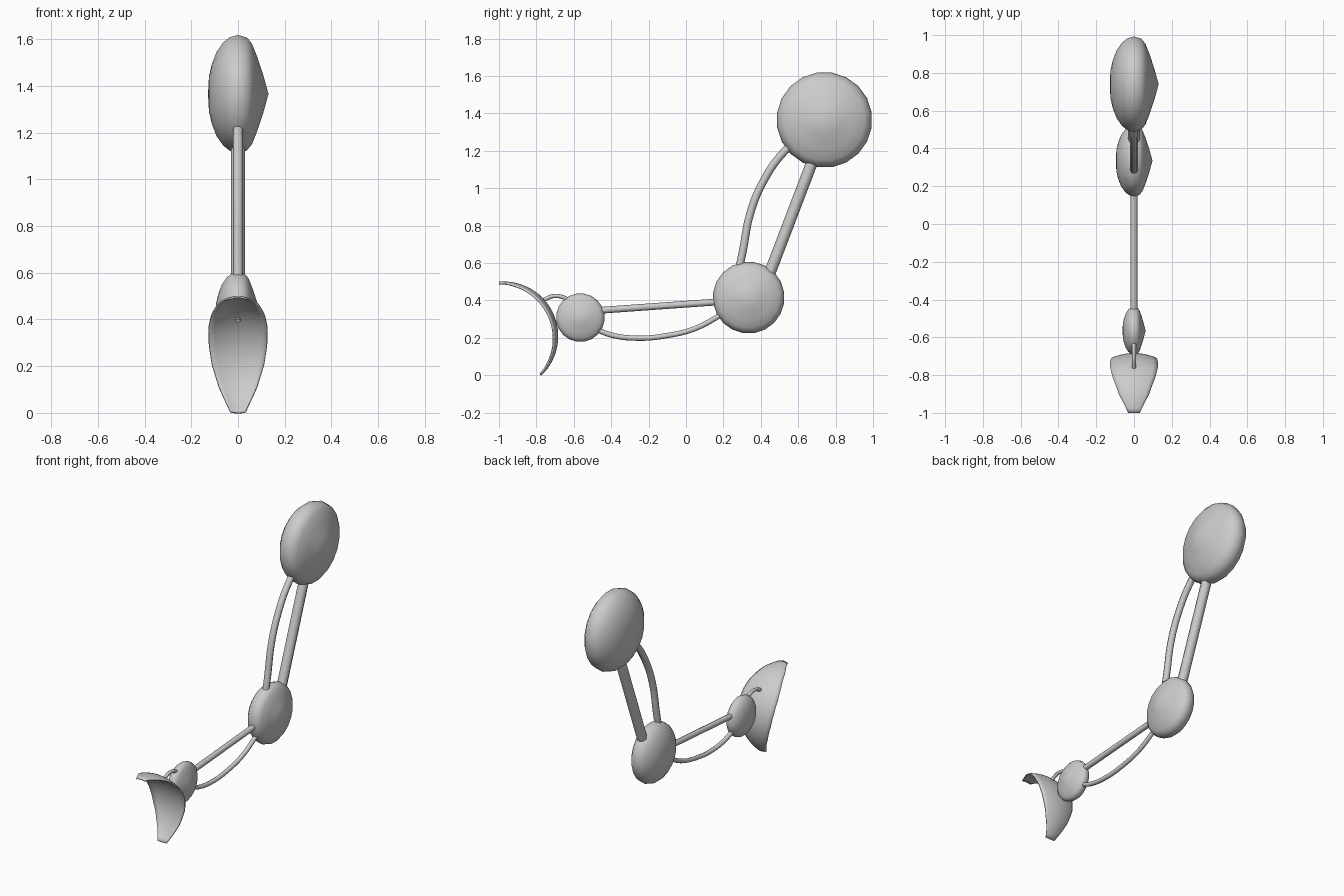
import bpy, bmesh
from math import sin, cos, pi, radians

if "Cube" in bpy.data.objects:
    bpy.data.objects.remove(bpy.data.objects["Cube"])


def finish(name, verts, faces):
    mesh = bpy.data.meshes.new(name)
    mesh.from_pydata(verts, [], faces)
    bm = bmesh.new()
    bm.from_mesh(mesh)
    bmesh.ops.recalc_face_normals(bm, faces=bm.faces)
    bm.to_mesh(mesh)
    bm.free()
    for p in mesh.polygons:
        p.use_smooth = True
    ob = bpy.data.objects.new(name, mesh)
    bpy.context.collection.objects.link(ob)
    return ob


# Joint discs: lens profile (x, radius) revolved around the x axis
LENS = [(-.495, .15), (-.485, .3), (-.44, .5), (-.36, .71), (-.25, .87), (-.14, .96), (0, 1),
        (.15, .955), (.235, .85), (.325, .62), (.42, .33)]


def joint(name, y, z, r, thick=1.0, n=20):
    verts, faces = [], []
    for px, pr in LENS:
        for i in range(n):
            a = 2 * pi * (i + .5) / n
            verts.append((px * r * thick, y + pr * r * cos(a), z + pr * r * sin(a)))
    for k in range(len(LENS) - 1):
        for i in range(n):
            j = (i + 1) % n
            faces.append((k * n + i, k * n + j, (k + 1) * n + j, (k + 1) * n + i))
    base = (len(LENS) - 1) * n
    verts += [(-.5 * r * thick, y, z), (.51 * r * thick, y, z)]
    for i in range(n):
        j = (i + 1) % n
        faces.append((j, i, len(verts) - 2))
        faces.append((base + i, base + j, len(verts) - 1))
    return finish(name, verts, faces)


# Rods and cables: a tube along a path in the yz plane
def tube(name, pts, r):
    cu = bpy.data.curves.new(name, 'CURVE')
    cu.dimensions = '3D'
    cu.bevel_depth = r
    cu.bevel_resolution = 2
    cu.resolution_u = 5
    cu.use_fill_caps = True
    sp = cu.splines.new('BEZIER')
    sp.bezier_points.add(len(pts) - 1)
    for bp, (y, z) in zip(sp.bezier_points, pts):
        bp.co = (0, y, z)
        bp.handle_left_type = bp.handle_right_type = 'AUTO'
    ob = bpy.data.objects.new(name, cu)
    bpy.context.collection.objects.link(ob)
    return ob


joint("upper_joint", .74, 1.365, .256)
joint("middle_joint", .335, .415, .192)
joint("end_joint", -.565, .308, .13, .93)

tube("upper_rod", [(.43, .50), (.69, 1.18)], .031)
tube("upper_cable", [(.28, .55), (.305, .67), (.342, .86), (.41, 1.03), (.52, 1.19), (.58, 1.24)], .021)
tube("lower_rod", [(-.50, .344), (.20, .394)], .018)
tube("lower_cable", [(-.49, .25), (-.40, .215), (-.26, .198), (-.10, .212), (.05, .25), (.2, .33)], .014)
tube("end_cable", [(-.61, .39), (-.65, .414), (-.70, .424), (-.75, .408), (-.775, .393)], .011)

# Scoop: arc strip with varying half width, edges curled inward
WIDTHS = [(-46.5, .032), (-38, .047), (-22, .08), (0, .112), (18, .124), (36, .126),
          (53, .112), (75, .078), (88, .045), (95, .03)]


def half_width(a):
    for (a0, w0), (a1, w1) in zip(WIDTHS, WIDTHS[1:]):
        if a <= a1:
            return w0 + (w1 - w0) * (a - a0) / (a1 - a0)
    return WIDTHS[-1][1]


ROWS, COLS = 28, 10
verts, faces = [], []
for i in range(ROWS + 1):
    a = -46.5 + 141.5 * i / ROWS
    w = half_width(a)
    for j in range(COLS + 1):
        u = 2 * j / COLS - 1
        r = .288 - .2 * w * u * u
        verts.append((w * u, -.975 + r * cos(radians(a)), .209 + r * sin(radians(a))))
for i in range(ROWS):
    for j in range(COLS):
        k = i * (COLS + 1) + j
        faces.append((k, k + 1, k + COLS + 2, k + COLS + 1))
scoop = finish("scoop", verts, faces)
mod = scoop.modifiers.new("thickness", 'SOLIDIFY')
mod.thickness = .008
mod.offset = 0
